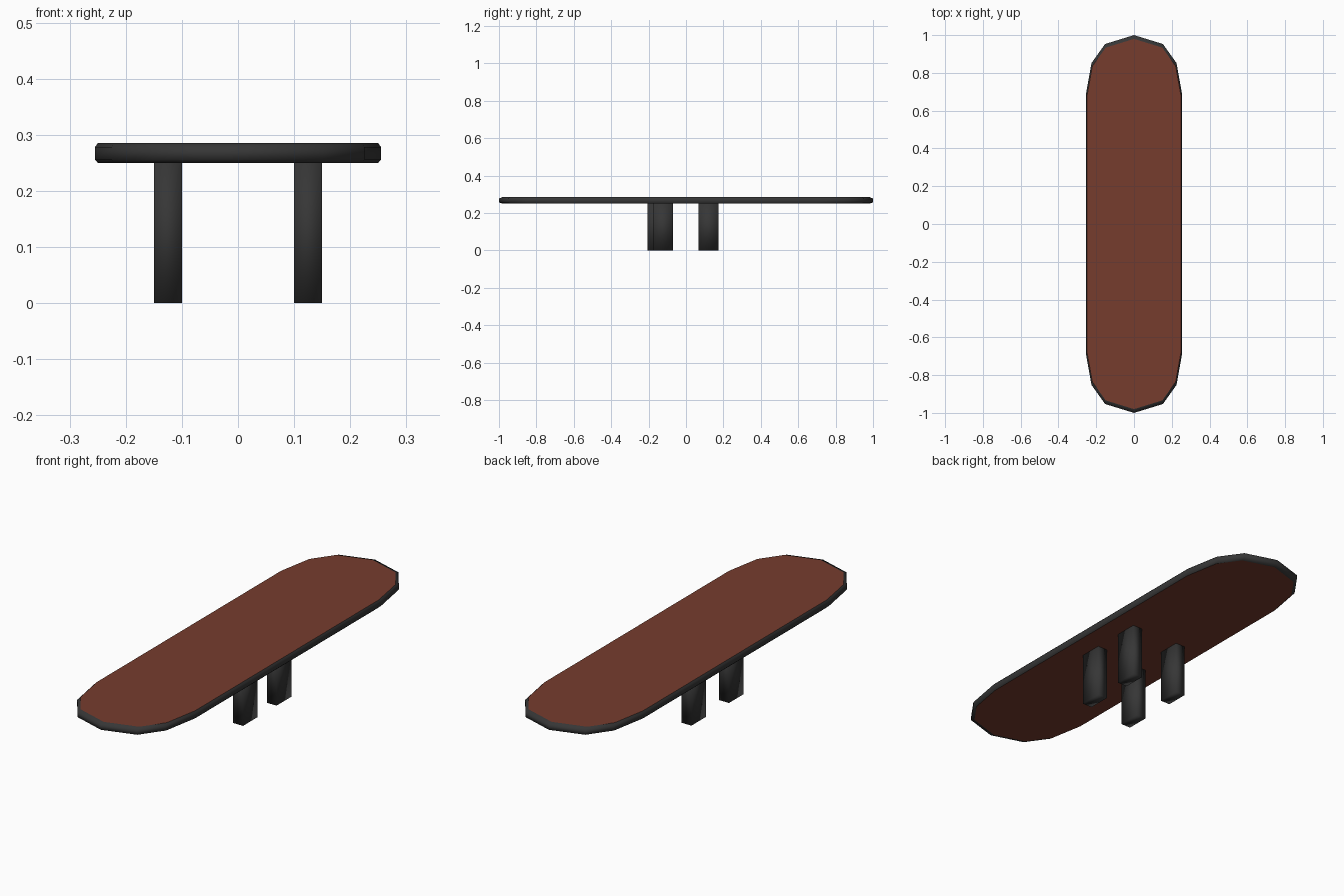
import bpy, bmesh

if "Cube" in bpy.data.objects:
    bpy.data.objects.remove(bpy.data.objects["Cube"])


def material(name, rgb):
    m = bpy.data.materials.new(name)
    m.diffuse_color = (*rgb, 1.0)
    m.use_nodes = True
    m.node_tree.nodes["Principled BSDF"].inputs["Base Color"].default_value = m.diffuse_color
    return m


brown = material("red_brown", (0.18, 0.045, 0.027))
dark = material("dark_grey", (0.037, 0.037, 0.037))


def finish(bm, name, mats):
    bmesh.ops.recalc_face_normals(bm, faces=bm.faces)
    me = bpy.data.meshes.new(name)
    bm.to_mesh(me)
    bm.free()
    for m in mats:
        me.materials.append(m)
    ob = bpy.data.objects.new(name, me)
    bpy.context.collection.objects.link(ob)
    return ob


# Table top: rounded outline lofted through a chamfered rim
quarter = [(0.255, 0.685), (0.225, 0.852), (0.153, 0.953)]
half = quarter + [(0.0, 1.0)] + [(-x, y) for x, y in reversed(quarter)]
outline = half + [(-x, -y) for x, y in half]
levels = [(0.25, 0.98), (0.256, 1.0), (0.278, 1.0), (0.285, 0.98)]

bm = bmesh.new()
rings = [[bm.verts.new((x * s, y * s, z)) for x, y in outline] for z, s in levels]
n = len(outline)
for lower, upper in zip(rings, rings[1:]):
    for i in range(n):
        j = (i + 1) % n
        f = bm.faces.new((lower[i], lower[j], upper[j], upper[i]))
        f.material_index = 1
        f.smooth = True
# Brown panels above and below
bm.faces.new(rings[-1])
bm.faces.new(rings[0][::-1])
finish(bm, "table_top", [brown, dark])


# Legs: softly shaded rectangular posts
def leg(name, x, y):
    w, d, h = 0.05, 0.107, 0.25
    bm = bmesh.new()
    bmesh.ops.create_cube(bm, size=1.0)
    for v in bm.verts:
        v.co = (x + v.co.x * w, y + v.co.y * d, (v.co.z + 0.5) * h)
    for f in bm.faces:
        f.smooth = True
    finish(bm, name, [dark])


leg("front_right_leg", 0.125, -0.124)
leg("front_left_leg", -0.125, -0.153)
leg("back_right_leg", 0.125, 0.121)
leg("back_left_leg", -0.125, 0.121)
